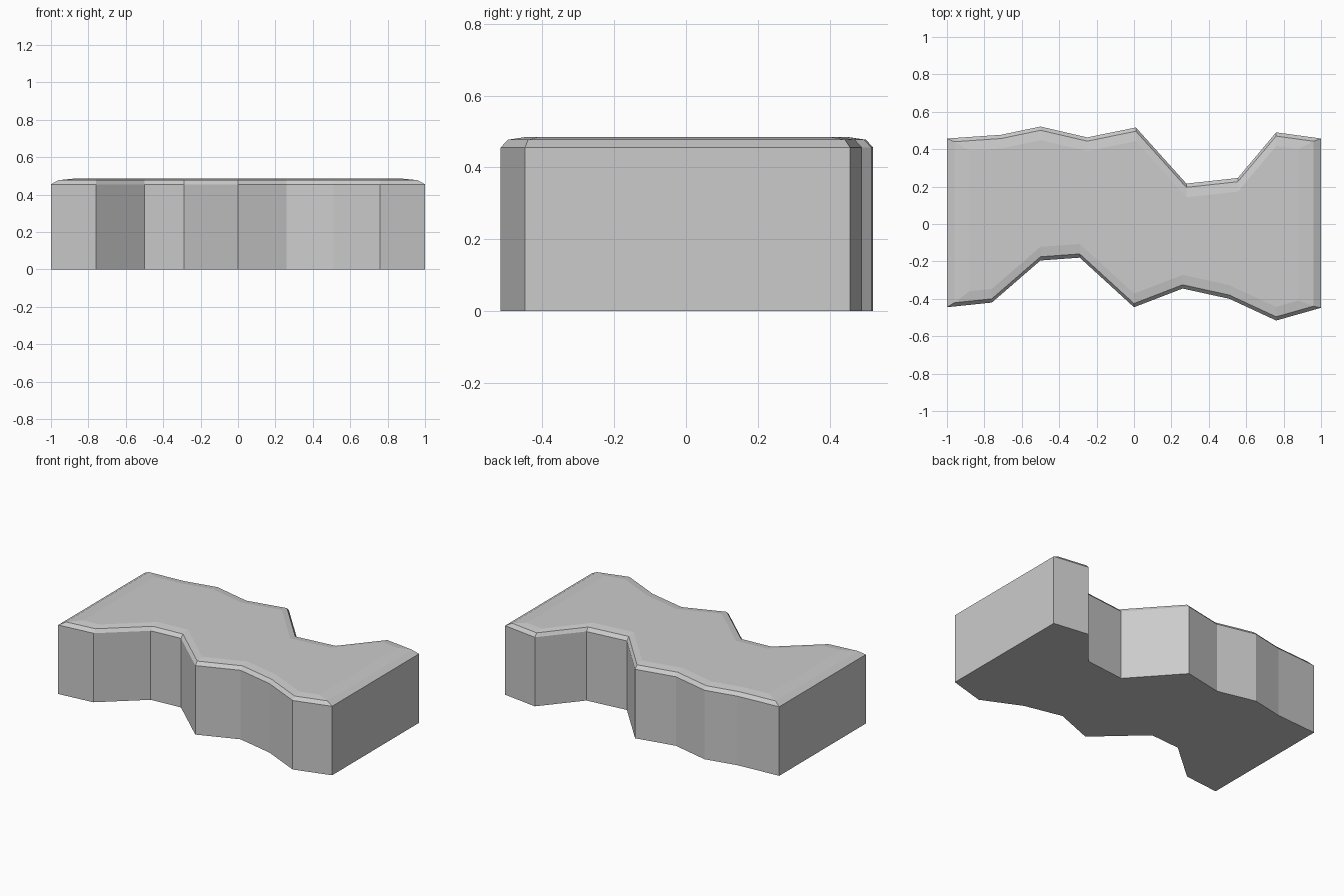
import bpy, bmesh

if "Cube" in bpy.data.objects:
    bpy.data.objects.remove(bpy.data.objects["Cube"])

# Outline of the slab: back edge and front edge, left to right
back = [(-1, .457), (-.71, .477), (-.5, .521), (-.25, .463), (.01, .516),
        (.28, .216), (.555, .246), (.76, .49), (1, .457)]
front = [(-1, -.445), (-.76, -.42), (-.5, -.195), (-.29, -.18), (0, -.445),
         (.26, -.345), (.51, -.4), (.76, -.516), (1, -.448)]


def inset(points, dx, dy):
    """Move an edge inward by dy, sliding its two end points in by dx."""
    result = list(points)
    for end, neighbour in ((0, 1), (-1, -2)):
        (x0, y0), (x1, y1) = points[end], points[neighbour]
        t = dx / abs(x1 - x0)
        result[end] = (x0 + t * (x1 - x0), y0 + t * (y1 - y0))
    return [(x, y + dy) for x, y in result]


# Stacked rings: base, wall top, worn bevel, flat top
bm = bmesh.new()
rings = []
for z, dx, dy in ((0, 0, 0), (.455, 0, 0), (.477, .04, .02), (.485, .12, .073)):
    outline = inset(front, dx, dy) + inset(back, dx, -dy)[::-1]
    rings.append([bm.verts.new((x, y, z)) for x, y in outline])

for low, high in zip(rings, rings[1:]):
    n = len(low)
    for i in range(n):
        j = (i + 1) % n
        bm.faces.new((low[i], low[j], high[j], high[i]))
caps = [bm.faces.new(rings[0][::-1]), bm.faces.new(rings[-1])]
bmesh.ops.triangulate(bm, faces=caps)
bmesh.ops.recalc_face_normals(bm, faces=bm.faces)

mesh = bpy.data.meshes.new("stone_slab")
bm.to_mesh(mesh)
bm.free()
slab = bpy.data.objects.new("stone_slab", mesh)
bpy.context.collection.objects.link(slab)
